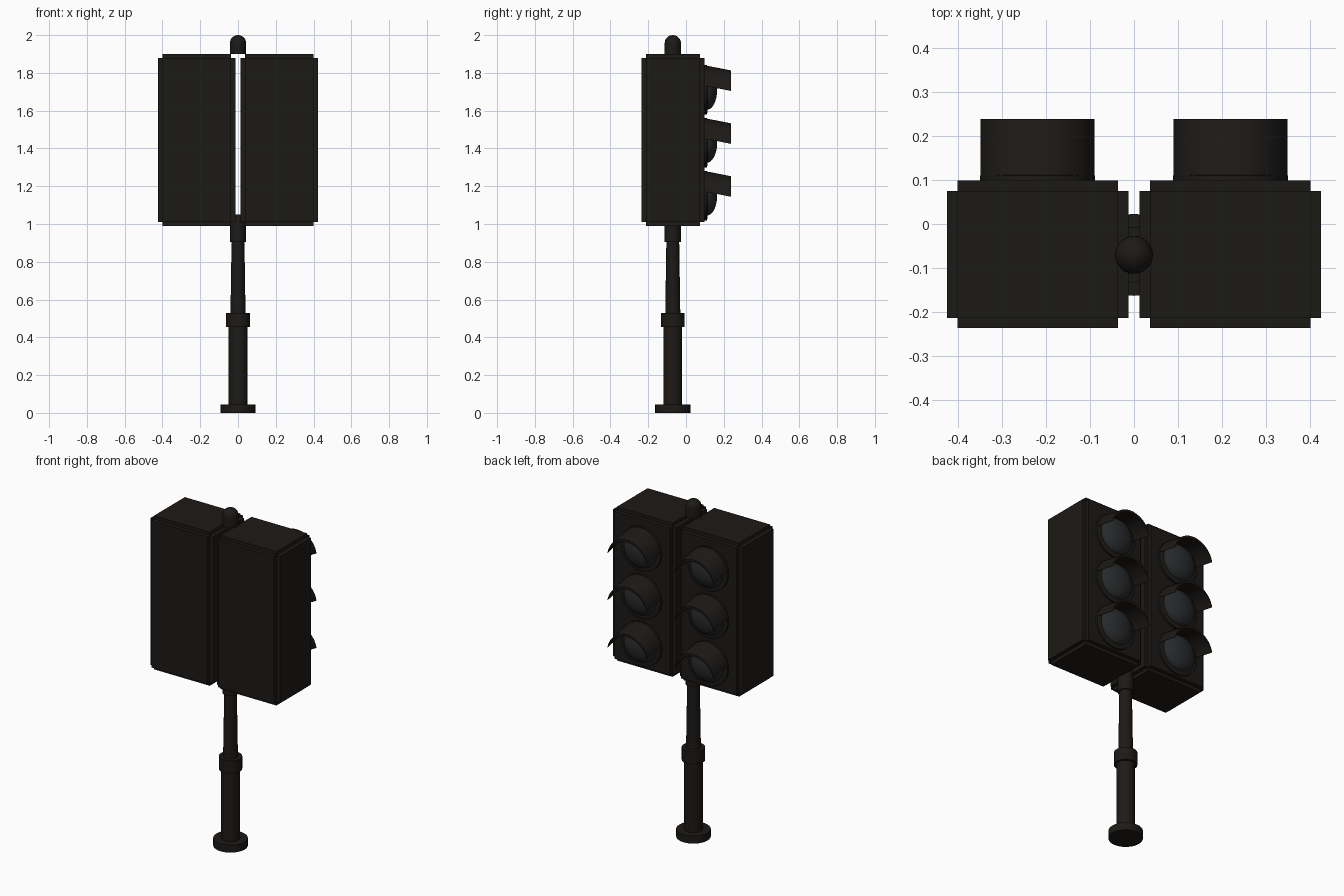
import bpy, bmesh, math
from mathutils import Matrix, Vector

if "Cube" in bpy.data.objects:
    bpy.data.objects.remove(bpy.data.objects["Cube"])

PY = -0.07                      # y of the pole axis
LX, LY = 0.219, 0.095           # lamp centre x, front plane y
LAMPS = {"top": 1.71, "middle": 1.43, "bottom": 1.15}


def material(name, rgb):
    m = bpy.data.materials.new(name)
    m.diffuse_color = (*rgb, 1)
    m.use_nodes = True
    m.node_tree.nodes["Principled BSDF"].inputs["Base Color"].default_value = m.diffuse_color
    return m


BLACK = material("black_paint", (0.012, 0.010, 0.008))
GLASS = material("dark_glass", (0.020, 0.023, 0.025))


def finish(name, bm, mat, mirror=False, smooth=True):
    bmesh.ops.remove_doubles(bm, verts=bm.verts, dist=1e-5)
    bmesh.ops.recalc_face_normals(bm, faces=bm.faces)
    me = bpy.data.meshes.new(name)
    bm.to_mesh(me)
    bm.free()
    ob = bpy.data.objects.new(name, me)
    bpy.context.collection.objects.link(ob)
    me.materials.append(mat)
    if mirror:
        ob.modifiers.new("mirror", 'MIRROR').use_bisect_axis[0] = False
    if smooth:
        bpy.ops.object.select_all(action='DESELECT')
        ob.select_set(True)
        bpy.context.view_layer.objects.active = ob
        bpy.ops.object.shade_smooth_by_angle(angle=math.radians(35))
    return ob


def lathe(name, profile, matrix, mat=BLACK, mirror=False, steps=32):
    """Spin (radius, height) points round local z, then place with matrix."""
    bm = bmesh.new()
    vs = [bm.verts.new((r, 0, h)) for r, h in profile]
    es = [bm.edges.new(p) for p in zip(vs, vs[1:])]
    bmesh.ops.spin(bm, geom=vs + es, cent=(0, 0, 0), axis=(0, 0, 1),
                   angle=math.tau, steps=steps, use_duplicate=False)
    bm.transform(matrix)
    return finish(name, bm, mat, mirror)


def dome(r, h, z, n=8):
    return [(r * math.cos(a), z + h * math.sin(a))
            for a in (i * math.pi / 2 / n for i in range(n + 1))]


# Pole, stacked from the ground up
pole = Matrix.Translation((0, PY, 0))
for name, prof in {
    "base_plate": [(0, 0), (0.093, 0), (0.093, 0.045), (0, 0.045)],
    "lower_pole": [(0, 0.04), (0.05, 0.04), (0.05, 0.46), (0, 0.46)],
    "pole_collar": [(0, 0.455), (0.063, 0.455), (0.063, 0.53), (0, 0.53)],
    "upper_pole": [(0, 0.52), (0.040, 0.52), (0.034, 0.91), (0, 0.91)],
    "lower_bracket": [(0, 0.905), (0.043, 0.905), (0.043, 1.05), (0, 1.05)],
    "top_cap": [(0, 1.9), (0.043, 1.9)] + dome(0.043, 0.043, 1.957),
}.items():
    lathe(name, prof, pole)

# Signal housings: a core box with every face pushed out, leaving edge notches
bm = bmesh.new()
lo, hi = Vector((0.036, -0.213, 1.01)), Vector((0.401, 0.075, 1.88))
size = hi - lo
bmesh.ops.create_cube(bm, size=1, matrix=Matrix.Translation((lo + hi) / 2)
                      @ Matrix.Diagonal((*size, 1)))
ext = bmesh.ops.extrude_discrete_faces(bm, faces=bm.faces[:])["faces"]
bm.normal_update()
for f in ext:
    n = f.normal.copy()
    step = 0.02 if abs(n.z) > 0.5 else 0.0235
    for v in f.verts:
        v.co += n * step
# add back the side walls of the pushed faces
core = [(lo, hi)]
for f in list(ext):
    n = f.normal.copy()
    step = 0.02 if abs(n.z) > 0.5 else 0.0235
    outer = list(f.verts)
    inner = [bm.verts.new(v.co - n * step) for v in outer]
    for i in range(4):
        j = (i + 1) % 4
        bm.faces.new((outer[i], outer[j], inner[j], inner[i]))
finish("signal_housing", bm, BLACK, mirror=True, smooth=False)


def visor(name, z):
    """Crescent hood: outer arc and offset inner arc, swept forward and down."""
    bm = bmesh.new()
    n, span, R = 24, math.radians(80), 0.131
    rows = []
    for i in range(n + 1):
        t = -1 + 2 * i / n
        a = t * span
        th = 0.012 * (1 - t * t) + 0.002
        row = []
        for y, dz in ((LY - 0.01, 0.002), (0.238, -0.028)):
            for r in (R, R - th):
                row.append(bm.verts.new((LX + r * math.sin(a), y,
                                         z + dz + r * math.cos(a))))
        rows.append(row)
    loop = (0, 1, 3, 2)
    for a, b in zip(rows, rows[1:]):
        for i in range(4):
            p, q = loop[i], loop[(i + 1) % 4]
            bm.faces.new((a[p], a[q], b[q], b[p]))
    for row in (rows[0], rows[-1]):
        bm.faces.new([row[i] for i in loop])
    finish(name, bm, BLACK, mirror=True)


# Lamps: rim ring, domed lens and visor, facing +y
for tag, z in LAMPS.items():
    place = Matrix.Translation((LX, LY, z)) @ Matrix.Rotation(-math.pi / 2, 4, 'X')
    lathe(tag + "_rim", [(0.131, -0.005), (0.131, 0.015), (0.122, 0.018),
                         (0.104, 0.018), (0.104, -0.005)], place, mirror=True)
    lathe(tag + "_lens", [(0.106, 0)] + dome(0.106, 0.056, 0.014), place,
          GLASS, mirror=True)
    visor(tag + "_visor", z)
